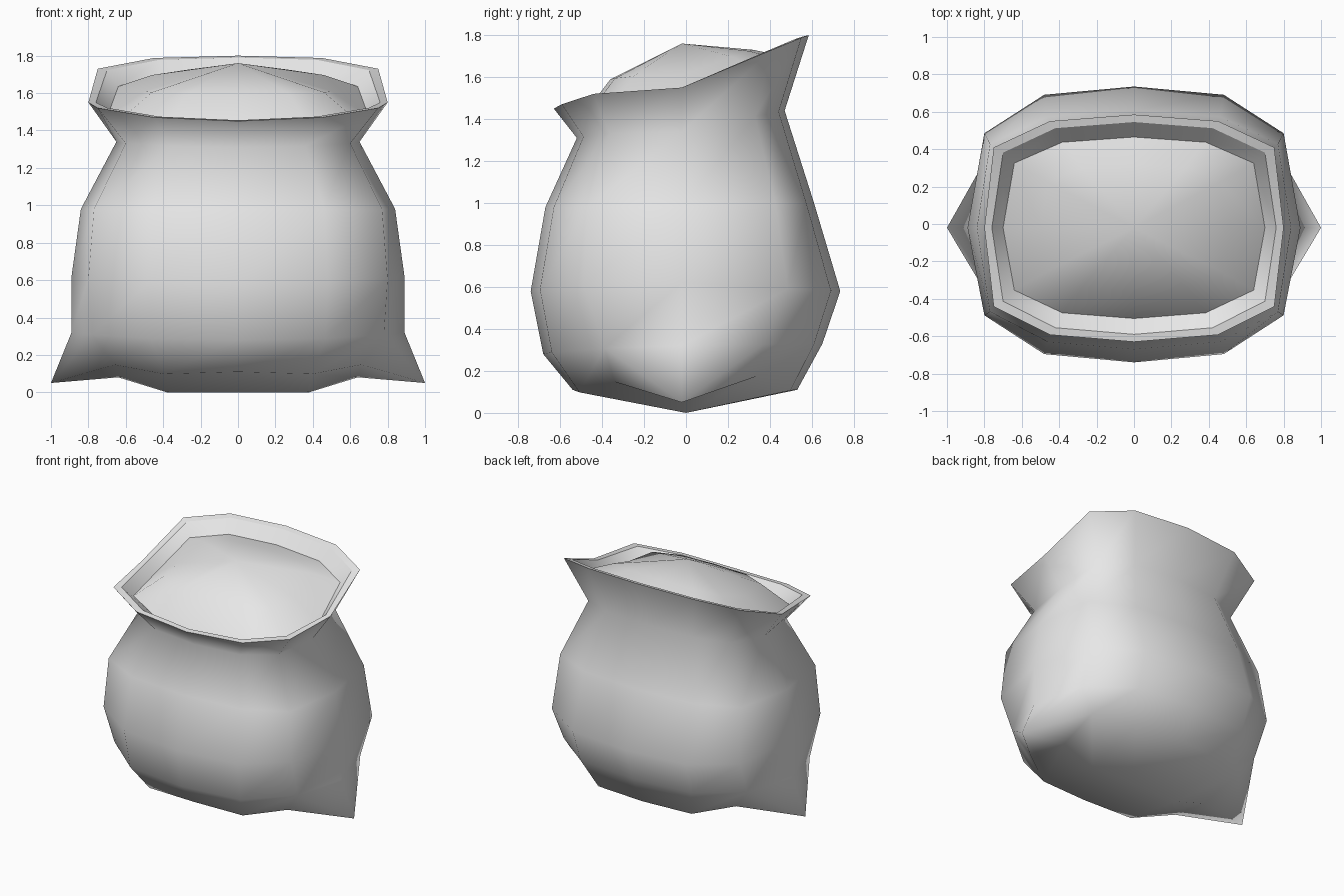
import bpy
import bmesh

cube = bpy.data.objects.get("Cube")
if cube:
    bpy.data.objects.remove(cube, do_unlink=True)

cloth = bpy.data.materials.new("sack_grey")
cloth.use_nodes = True
GREY = (0.8, 0.8, 0.8, 1)
cloth.diffuse_color = GREY
cloth.node_tree.nodes["Principled BSDF"].inputs["Base Color"].default_value = GREY


def ring(bm, side, corner, front, back, z_front, z_side, z_back, tuck=0.7, lift=0.0):
    """Twelve-sided rounded loop, symmetric in x, that may tilt from front to back."""
    def mix(end, t):
        return z_side + (end - z_side) * t
    half = [
        (0, front, z_front),
        (corner * 0.6, front * 0.94, mix(z_front, 0.8)),
        (corner, front * tuck, mix(z_front, 0.3) + lift),
        (side, -0.02, z_side),
        (corner, back * tuck, mix(z_back, 0.72) + lift),
        (corner * 0.6, back * 0.94, mix(z_back, 0.95)),
        (0, back, z_back),
    ]
    mirrored = [(-x, y, z) for x, y, z in half[-2:0:-1]]
    return [bm.verts.new(p) for p in half + mirrored]


def bridge(bm, lower, upper):
    n = len(lower)
    for i in range(n):
        j = (i + 1) % n
        bm.faces.new((lower[i], lower[j], upper[j], upper[i]))


def sharpen(bm, loop):
    for a, b in zip(loop, loop[1:] + loop[:1]):
        bm.edges.get((a, b)).smooth = False


def finish(bm, name):
    for f in bm.faces:
        f.smooth = True
    mesh = bpy.data.meshes.new(name)
    bm.to_mesh(mesh)
    bm.free()
    mesh.materials.append(cloth)
    obj = bpy.data.objects.new(name, mesh)
    bpy.context.collection.objects.link(obj)


# Sack: base loop with pointed ears, belly, neck, flared rim, inner wall
bm = bmesh.new()
base = ring(bm, 1.0, 0.66, -0.54, 0.53, 0.11, 0.05, 0.11, 0.63, 0.08)
low = ring(bm, 0.89, 0.78, -0.68, 0.65, 0.28, 0.32, 0.33, 0.57)
belly = ring(bm, 0.89, 0.8, -0.74, 0.735, 0.58, 0.62, 0.58, 0.66)
chest = ring(bm, 0.84, 0.77, -0.67, 0.61, 0.98, 0.98, 1.0)
neck = ring(bm, 0.65, 0.6, -0.52, 0.47, 1.31, 1.34, 1.44)
rim = ring(bm, 0.8, 0.75, -0.63, 0.585, 1.45, 1.55, 1.8)
lip = ring(bm, 0.76, 0.7, -0.59, 0.545, 1.455, 1.55, 1.79)
inside = ring(bm, 0.7, 0.64, -0.505, 0.465, 1.4, 1.47, 1.7)
loops = [base, low, belly, chest, neck, rim, lip, inside]
for lower, upper in zip(loops, loops[1:]):
    bridge(bm, lower, upper)
sharpen(bm, rim)
sharpen(bm, lip)

# Ear creases run from each tip to the corners above it
for tip in (3, 9):
    for c in (tip - 1, tip + 1):
        face = next(f for f in base[tip].link_faces if low[c] in f.verts)
        bmesh.utils.face_split(face, base[tip], low[c])

# Underside: ridge along x joined to the base loop
mid = bm.verts.new((0, 0, 0))
for s, order in ((1, [0, 1, 2, 3, 4, 5, 6]), (-1, [0, 11, 10, 9, 8, 7, 6])):
    flat = bm.verts.new((0.38 * s, 0, 0))
    fold = bm.verts.new((0.64 * s, 0, 0.08))
    b = [base[i] for i in order]
    for quad in ((b[0], b[1], flat, mid), (b[1], b[2], fold, flat), (b[2], b[3], fold),
                 (b[3], b[4], fold), (b[4], b[5], flat, fold), (b[5], b[6], mid, flat)):
        bm.faces.new(quad)
bmesh.ops.recalc_face_normals(bm, faces=bm.faces)
# The open mouth needs the outer wall to point outward
wall = next(f for f in belly[0].link_faces)
if wall.normal.y > 0:
    bmesh.ops.reverse_faces(bm, faces=bm.faces)
finish(bm, "sack")

# Contents: low mound filling the mouth
bm = bmesh.new()
edge = ring(bm, 0.7, 0.64, -0.505, 0.465, 1.4, 1.47, 1.7)
slope = ring(bm, 0.5, 0.46, -0.36, 0.32, 1.59, 1.61, 1.73)
bridge(bm, edge, slope)
peak = bm.verts.new((0, -0.02, 1.76))
for a, b in zip(slope, slope[1:] + slope[:1]):
    bm.faces.new((a, b, peak))
bm.normal_update()
finish(bm, "contents")
